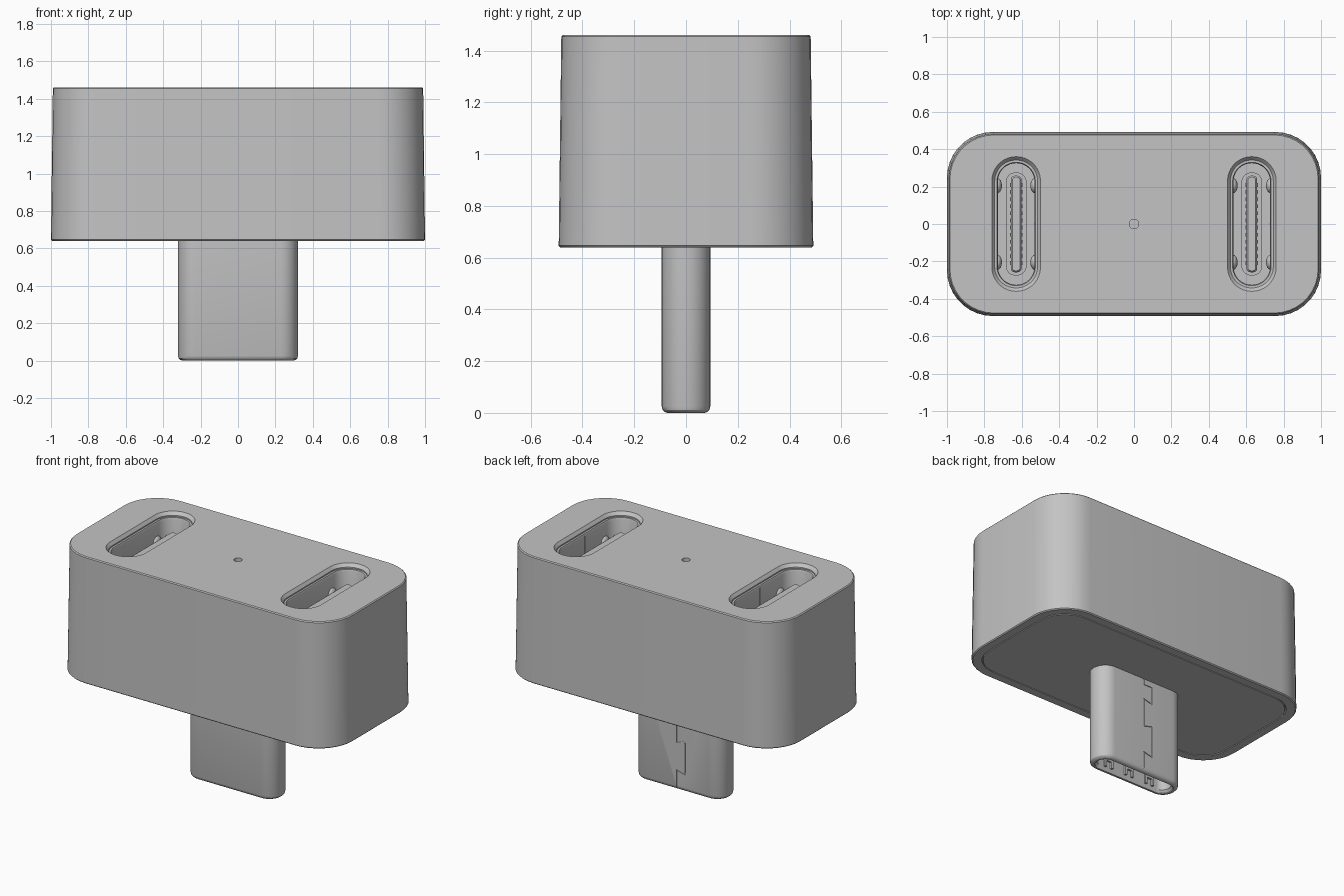
import bpy, bmesh, math
from mathutils import Vector

if "Cube" in bpy.data.objects:
    bpy.data.objects.remove(bpy.data.objects["Cube"], do_unlink=True)

grey = bpy.data.materials.new("light grey")
grey.use_nodes = True
colour = (0.55, 0.55, 0.55, 1)
grey.diffuse_color = colour
grey.node_tree.nodes["Principled BSDF"].inputs["Base Color"].default_value = colour


def finish(bm, name):
    bmesh.ops.recalc_face_normals(bm, faces=bm.faces)
    mesh = bpy.data.meshes.new(name)
    bm.to_mesh(mesh)
    bm.free()
    mesh.materials.append(grey)
    obj = bpy.data.objects.new(name, mesh)
    bpy.context.collection.objects.link(obj)
    return obj


def ring(hx, hy, r, steps=9):
    """Rounded rectangle outline with half sizes hx, hy and corner radius r."""
    r = min(r, hx - 0.001, hy - 0.001)
    pts = []
    for k, (sx, sy) in enumerate(((1, 1), (-1, 1), (-1, -1), (1, -1))):
        for i in range(steps + 1):
            a = (k + i / steps) * math.pi / 2
            pts.append((sx * (hx - r) + r * math.cos(a), sy * (hy - r) + r * math.sin(a)))
    return pts


def loft(name, sections, cx=0):
    """Closed solid through sections of (half x, half y, radius, z)."""
    bm = bmesh.new()
    loops = [[bm.verts.new((cx + x, y, z)) for x, y in ring(hx, hy, r)]
             for hx, hy, r, z in sections]
    for a, b in zip(loops, loops[1:]):
        for i in range(len(a)):
            j = (i + 1) % len(a)
            bm.faces.new((a[i], a[j], b[j], b[i]))
    bm.faces.new(loops[0])
    bm.faces.new(loops[-1])
    return finish(bm, name)


def boxes(name, specs):
    """One object made of boxes given as (centre, size)."""
    bm = bmesh.new()
    for centre, size in specs:
        made = bmesh.ops.create_cube(bm, size=1)["verts"]
        for v in made:
            v.co = Vector(c + p * s for c, p, s in zip(centre, v.co, size))
    return finish(bm, name)


def cut(obj, cutter):
    mod = obj.modifiers.new("cut", "BOOLEAN")
    mod.operation = "DIFFERENCE"
    mod.solver = "EXACT"
    mod.object = cutter
    bpy.context.view_layer.objects.active = obj
    bpy.ops.object.modifier_apply(modifier=mod.name)
    bpy.data.objects.remove(cutter, do_unlink=True)


def smooth(obj):
    bpy.ops.object.select_all(action="DESELECT")
    obj.select_set(True)
    bpy.context.view_layer.objects.active = obj
    bpy.ops.object.shade_smooth_by_angle(angle=math.radians(30))


BOTTOM, TOP = 0.64, 1.46
SOCKET_X = 0.63

# Tapered housing
body = loft("housing", [(0.994, 0.486, 0.24, BOTTOM), (1.0, 0.492, 0.245, BOTTOM + 0.006),
                        (0.99, 0.482, 0.24, TOP - 0.006), (0.984, 0.476, 0.235, TOP)])

# Recess and base plate, leaving a fine seam
cut(body, loft("base_cutter", [(0.94, 0.432, 0.19, BOTTOM - 0.05),
                               (0.94, 0.432, 0.19, BOTTOM + 0.02)]))
base = loft("base_plate", [(0.934, 0.426, 0.186, BOTTOM), (0.934, 0.426, 0.186, BOTTOM + 0.03)])

# Indicator hole in the top
cut(body, loft("hole_cutter", [(0.025, 0.025, 0.024, TOP - 0.03), (0.025, 0.025, 0.024, TOP + 0.05)]))

for side, cx in (("left", SOCKET_X), ("right", -SOCKET_X)):
    # Socket well with a sloped rim
    cut(body, loft("socket_cutter", [(0.115, 0.342, 0.114, TOP - 0.46), (0.115, 0.342, 0.114, TOP - 0.02),
                                     (0.121, 0.349, 0.12, TOP - 0.012), (0.13, 0.36, 0.129, TOP),
                                     (0.13, 0.36, 0.129, TOP + 0.05)], cx))

    # Metal shell lining the well
    shell = loft(side + "_socket_shell", [(0.117, 0.344, 0.116, TOP - 0.45),
                                          (0.117, 0.344, 0.116, TOP - 0.028)], cx)
    cut(shell, loft("shell_cutter", [(0.098, 0.325, 0.097, TOP - 0.43), (0.098, 0.325, 0.097, TOP - 0.04),
                                     (0.106, 0.333, 0.105, TOP - 0.02)], cx))
    smooth(shell)

    # Tongue with a thicker root
    smooth(loft(side + "_socket_tongue", [(0.055, 0.275, 0.05, TOP - 0.44), (0.055, 0.275, 0.05, TOP - 0.32),
                                          (0.028, 0.258, 0.02, TOP - 0.32), (0.028, 0.258, 0.02, TOP - 0.1),
                                          (0.02, 0.25, 0.015, TOP - 0.09)], cx))
    # Rows of contacts on both faces of the tongue
    boxes(side + "_socket_contacts",
          [((cx + s * 0.028, (i - 5.5) * 0.038, TOP - 0.2), (0.012, 0.02, 0.2))
           for s in (-1, 1) for i in range(12)])
    # Retaining bumps on the shell walls
    for sx in (-1, 1):
        for sy in (-1, 1):
            bm = bmesh.new()
            bmesh.ops.create_uvsphere(bm, u_segments=16, v_segments=10, radius=0.04)
            for v in bm.verts:
                v.co = Vector((v.co.x * 0.6 + cx + sx * 0.1, v.co.y + sy * 0.205, v.co.z + TOP - 0.16))
            smooth(finish(bm, side + "_socket_bump"))
    # Seam in the shell wall
    boxes(side + "_shell_seam", [((cx + 0.097, 0, TOP - 0.22), (0.004, 0.006, 0.36))])
smooth(body)
smooth(base)

# Hollow plug with rounded lip
plug = loft("plug_shell", [(0.298, 0.071, 0.07, 0), (0.308, 0.081, 0.08, 0.003), (0.317, 0.09, 0.089, 0.012),
                           (0.32, 0.094, 0.093, 0.025), (0.32, 0.094, 0.093, BOTTOM + 0.01)])
cut(plug, loft("plug_cutter", [(0.29, 0.063, 0.062, -0.05), (0.29, 0.063, 0.062, 0.005),
                               (0.275, 0.055, 0.054, 0.02), (0.275, 0.055, 0.054, 0.48)]))

# Interlocking seam engraved in the back of the plug
tab, w = -0.06, 0.006
path = [(0, 0.02), (0, 0.13), (tab, 0.115), (tab, 0.325), (0, 0.31),
        (0, 0.5), (tab, 0.485), (tab, 0.6), (0, 0.6), (0, BOTTOM)]
bm = bmesh.new()
for (x0, z0), (x1, z1) in zip(path, path[1:]):
    a, b = Vector((x0, 0.0946, z0)), Vector((x1, 0.0946, z1))
    along = (b - a).normalized() * w / 2
    across = Vector((-along.z, 0, along.x))
    a, b = a - along, b + along
    bm.faces.new([bm.verts.new(p) for p in (a - across, b - across, b + across, a + across)])
groove = finish(bm, "groove_cutter")
solid = groove.modifiers.new("thickness", "SOLIDIFY")
solid.thickness = 0.012
solid.offset = 0
groove.modifiers.new("join", "REMESH").voxel_size = 0.002
cut(plug, groove)
smooth(plug)

# Ground springs and contacts inside the plug
springs = []
for s in (-1, 1):
    for x in (-0.16, 0, 0.16):
        for dx in (-0.025, 0.025):
            springs.append(((x + dx, s * 0.05, 0.07), (0.014, 0.016, 0.09)))
        springs.append(((x, s * 0.05, 0.075), (0.05, 0.016, 0.016)))
    for i in range(12):
        springs.append((((i - 5.5) * 0.038, s * 0.046, 0.32), (0.018, 0.02, 0.3)))
boxes("plug_springs", springs)
